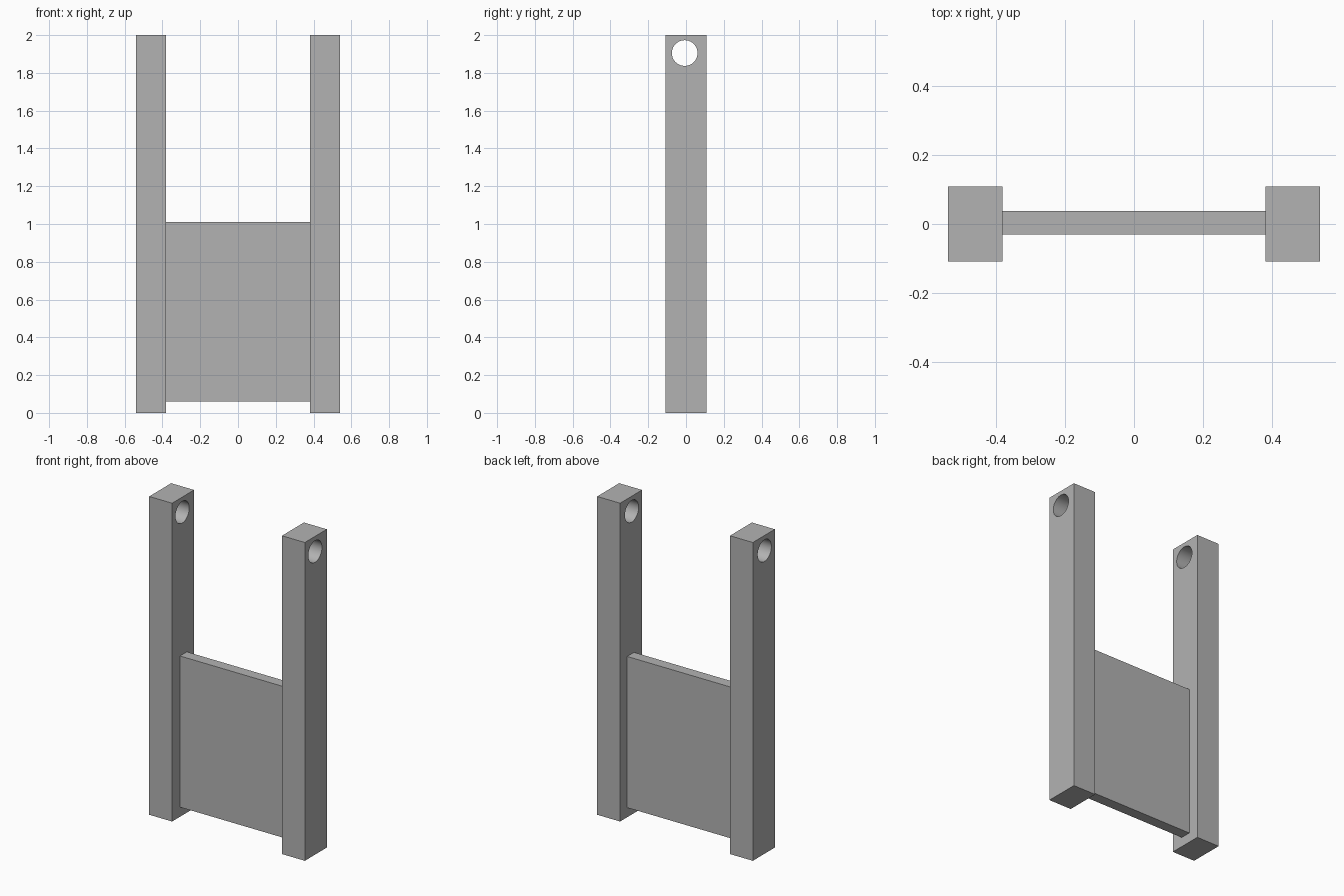
import bpy

cube = bpy.data.objects.get("Cube")
if cube:
    bpy.data.objects.remove(cube, do_unlink=True)

# Single plain grey for the whole frame
grey = bpy.data.materials.new("plain grey")
grey.use_nodes = True
colour = (0.45, 0.45, 0.45, 1)
grey.diffuse_color = colour
grey.node_tree.nodes["Principled BSDF"].inputs["Base Color"].default_value = colour


def box(name, low, high):
    """Box between two opposite corners."""
    centre = [(a + b) / 2 for a, b in zip(low, high)]
    bpy.ops.mesh.primitive_cube_add(size=1, location=centre)
    obj = bpy.context.object
    obj.name = name
    obj.scale = [b - a for a, b in zip(low, high)]
    bpy.ops.object.transform_apply(location=True, rotation=False, scale=True)
    obj.data.materials.append(grey)
    return obj


OUTER, INNER, DEPTH = 0.541, 0.382, 0.109

# Cutter for the round holes near the post tops
bpy.ops.mesh.primitive_cylinder_add(vertices=64, radius=0.068, depth=2,
                                    location=(0, -0.007, 1.905),
                                    rotation=(0, 1.5707963, 0))
cutter = bpy.context.object
cutter.name = "hole_cutter"
cutter.data.materials.append(grey)

# Two upright posts, each bored through sideways
for name, x0, x1 in (("left_post", INNER, OUTER), ("right_post", -OUTER, -INNER)):
    post = box(name, (x0, -DEPTH, 0), (x1, DEPTH, 2))
    bore = post.modifiers.new("bore", "BOOLEAN")
    bore.object = cutter
    bore.solver = "EXACT"
    bpy.ops.object.modifier_apply(modifier=bore.name)
    bpy.ops.object.shade_smooth_by_angle()

bpy.data.objects.remove(cutter, do_unlink=True)

# Thin panel between the posts
box("panel", (-INNER, -0.03, 0.06), (INNER, 0.038, 1.01))
